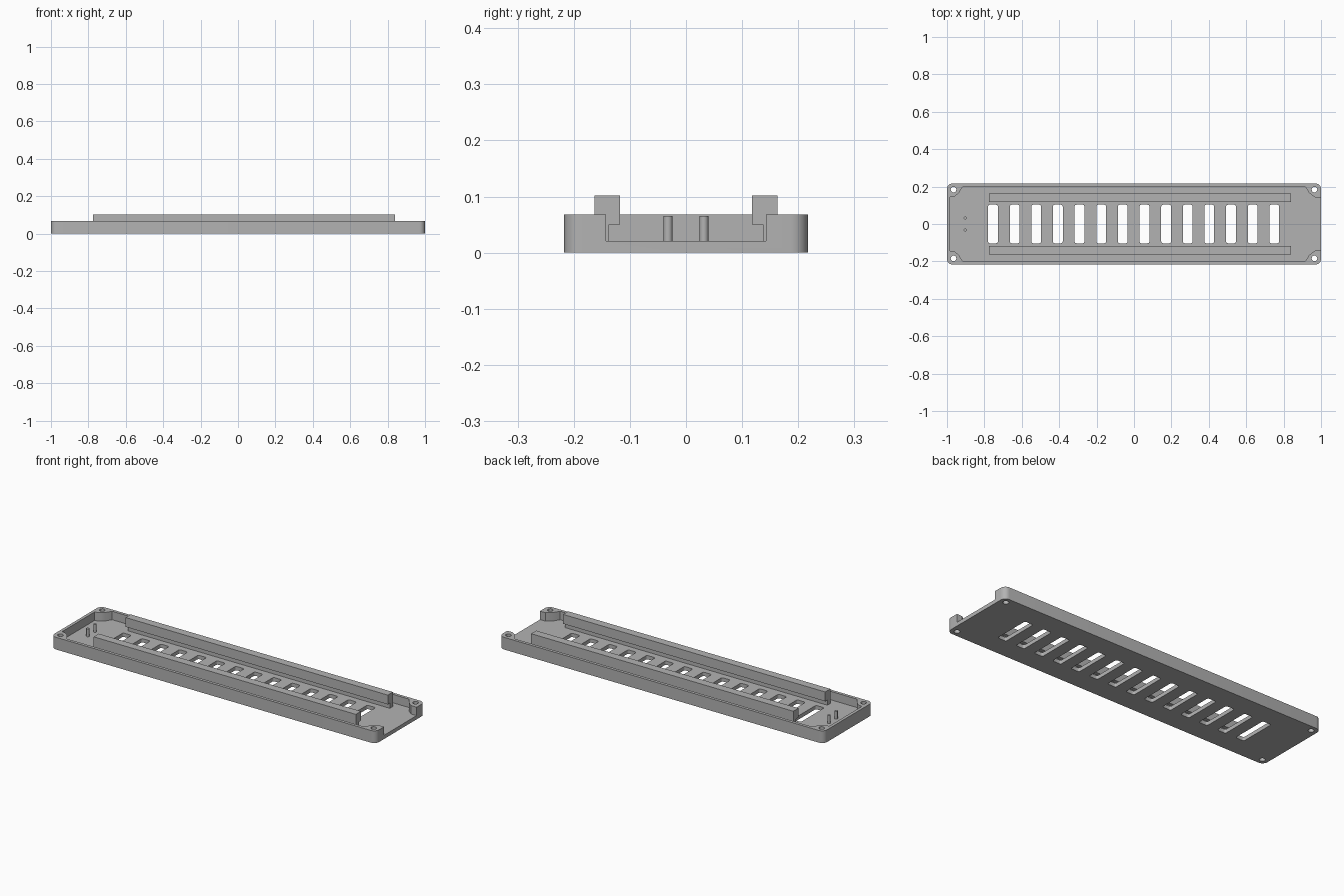
import bpy, bmesh
from math import cos, sin, pi, radians

cube = bpy.data.objects.get("Cube")
if cube:
    bpy.data.objects.remove(cube, do_unlink=True)

grey = bpy.data.materials.new("plain grey")
grey.use_nodes = True
colour = (0.45, 0.45, 0.45, 1)
grey.diffuse_color = colour
grey.node_tree.nodes["Principled BSDF"].inputs["Base Color"].default_value = colour


def rounded(cx, cy, hx, hy, r, n=6):
    """Outline of a rounded rectangle, counter-clockwise."""
    pts = []
    for q, (sx, sy) in enumerate([(1, 1), (-1, 1), (-1, -1), (1, -1)]):
        for i in range(n + 1):
            a = (q + i / n) * pi / 2
            pts.append((cx + sx * (hx - r) + r * cos(a), cy + sy * (hy - r) + r * sin(a)))
    return pts


def circle(cx, cy, r, n):
    return [(cx + r * cos(2 * pi * i / n), cy + r * sin(2 * pi * i / n)) for i in range(n)]


def prism(bm, pts, low, high, place=lambda p, h: (p[0], p[1], h)):
    """Closed solid from an outline swept between two levels."""
    a = [bm.verts.new(place(p, low)) for p in pts]
    b = [bm.verts.new(place(p, high)) for p in pts]
    bm.faces.new(a[::-1])
    bm.faces.new(b)
    for i in range(len(pts)):
        j = (i + 1) % len(pts)
        bm.faces.new((a[i], a[j], b[j], b[i]))


def make(name, bm):
    bmesh.ops.recalc_face_normals(bm, faces=bm.faces)
    mesh = bpy.data.meshes.new(name)
    bm.to_mesh(mesh)
    bm.free()
    mesh.materials.append(grey)
    obj = bpy.data.objects.new(name, mesh)
    bpy.context.collection.objects.link(obj)
    return obj


def smooth(obj):
    bpy.ops.object.select_all(action="DESELECT")
    obj.select_set(True)
    bpy.context.view_layer.objects.active = obj
    bpy.ops.object.shade_smooth_by_angle(angle=radians(35))


FLOOR, RIM = 0.021, 0.068

# Tray block with rounded corners
bm = bmesh.new()
prism(bm, rounded(0, 0, 1, 0.217, 0.03), 0, RIM)
tray = make("tray", bm)

# Cavity leaves the walls and screw bosses, and opens through the +x end
half = [(1.1, 0.143), (0.967, 0.143), (0.937, 0.165), (0.915, 0.2),
        (-0.915, 0.2), (-0.937, 0.165), (-0.96, 0.147), (-0.983, 0.143)]
bm = bmesh.new()
prism(bm, half + [(x, -y) for x, y in reversed(half)], FLOOR, 0.2)
cavity = make("cavity_cutter", bm)

# Vent slots and screw holes
bm = bmesh.new()
for i in range(14):
    prism(bm, rounded(-0.754 + i * 0.1157, 0, 0.026, 0.103, 0.009, 3), -0.1, 0.2)
for sx in (-1, 1):
    for sy in (-1, 1):
        prism(bm, circle(sx * 0.965, sy * 0.184, 0.015, 20), -0.1, 0.2)
holes = make("hole_cutter", bm)

for cutter in (cavity, holes):
    mod = tray.modifiers.new(cutter.name, "BOOLEAN")
    mod.operation = "DIFFERENCE"
    mod.solver = "EXACT"
    mod.object = cutter
    cutter.hide_render = True
bpy.context.view_layer.objects.active = tray
for mod in list(tray.modifiers):
    bpy.ops.object.modifier_apply(modifier=mod.name)
for cutter in (cavity, holes):
    bpy.data.objects.remove(cutter, do_unlink=True)
smooth(tray)

# Long rails with an overhanging inner lip
section = [(0.137, FLOOR - 0.002), (0.163, FLOOR - 0.002), (0.163, 0.102),
           (0.118, 0.102), (0.118, 0.05), (0.137, 0.05)]
for name, side in (("front_rail", -1), ("back_rail", 1)):
    bm = bmesh.new()
    prism(bm, section, -0.775, 0.84, lambda p, h: (h, side * p[0], p[1]))
    make(name, bm)

# Two small locating pins
for name, side in (("front_pin", -1), ("back_pin", 1)):
    bm = bmesh.new()
    prism(bm, circle(-0.903, side * 0.032, 0.008, 12), FLOOR - 0.002, 0.065)
    smooth(make(name, bm))
